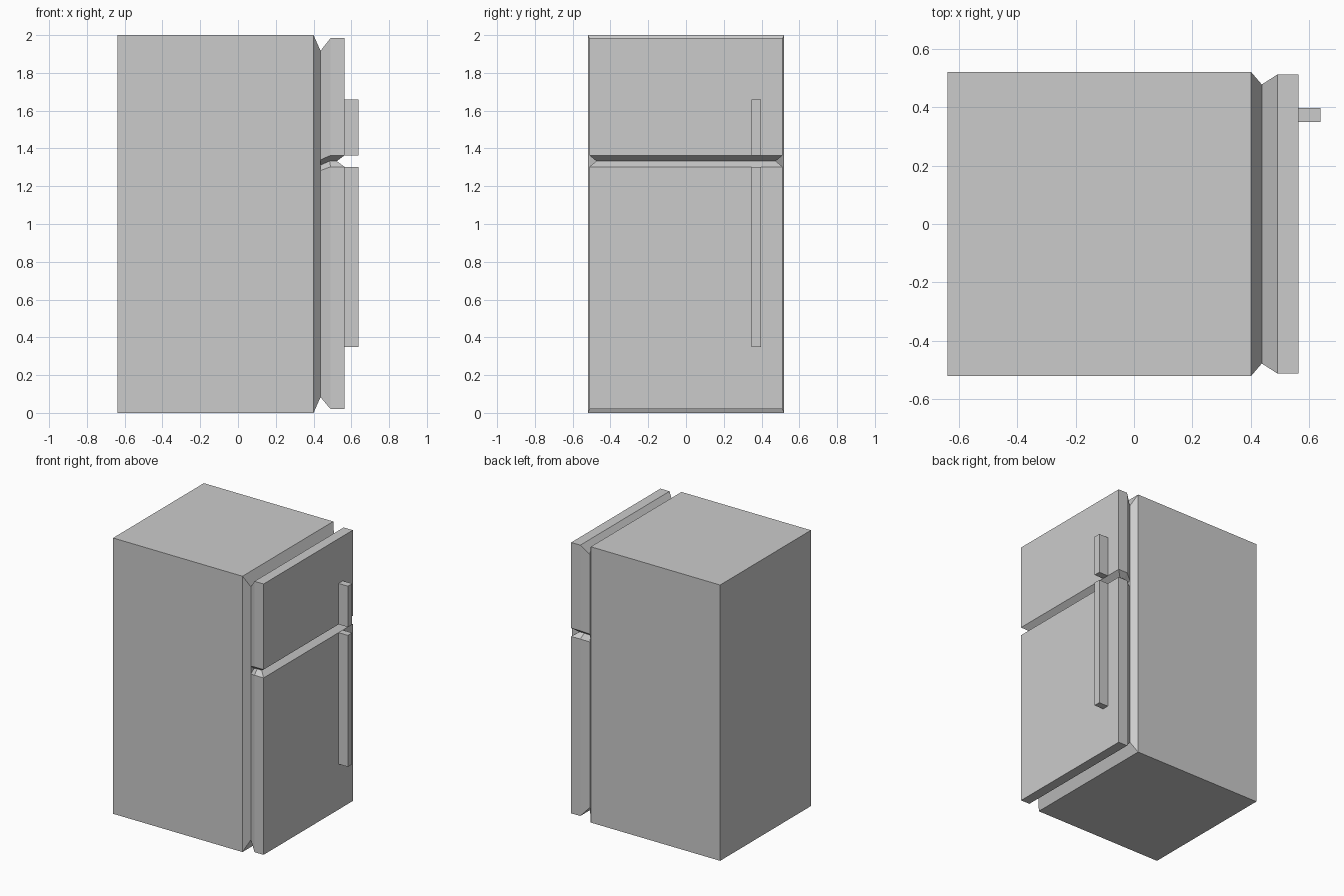
import bpy
import bmesh

if "Cube" in bpy.data.objects:
    bpy.data.objects.remove(bpy.data.objects["Cube"])


def make_object(name, bm):
    bmesh.ops.recalc_face_normals(bm, faces=bm.faces)
    mesh = bpy.data.meshes.new(name)
    bm.to_mesh(mesh)
    bm.free()
    obj = bpy.data.objects.new(name, mesh)
    bpy.context.collection.objects.link(obj)
    return obj


def box(name, lo, hi):
    bm = bmesh.new()
    bmesh.ops.create_cube(bm, size=1)
    for v in bm.verts:
        v.co = [lo[i] + (v.co[i] + 0.5) * (hi[i] - lo[i]) for i in range(3)]
    return make_object(name, bm)


def cabinet(name):
    # Box whose front face is extruded into a tapered seal
    bm = bmesh.new()
    rings = []
    for x, s in ((-0.638, 1), (0.40, 1), (0.437, 0.917)):
        rings.append([bm.verts.new((x, 0.52 * s * a, 1 + s * b))
                      for a, b in ((-1, -1), (1, -1), (1, 1), (-1, 1))])
    for r, t in zip(rings, rings[1:]):
        for i in range(4):
            j = (i + 1) % 4
            bm.faces.new((r[i], r[j], t[j], t[i]))
    bm.faces.new(rings[0])
    bm.faces.new(rings[-1])
    return make_object(name, bm)


def door(name, levels):
    # Each level lists (x, half width, z) from the back edge to the front edge
    bm = bmesh.new()
    rows = []
    for level in levels:
        rows.append([bm.verts.new((x, -w, z)) for x, w, z in level] +
                    [bm.verts.new((x, w, z)) for x, w, z in reversed(level)])
    for r, t in zip(rows, rows[1:]):
        for i in range(5):
            bm.faces.new((r[i], r[i + 1], t[i + 1], t[i]))
    end = rows[-1]
    for i in (0, 1):
        bm.faces.new((end[i], end[i + 1], end[4 - i], end[5 - i]))
    return make_object(name, bm)


def door_level(z_back, z_mid, z_front):
    return ((0.437, 0.477, z_back), (0.49, 0.511, z_mid), (0.563, 0.511, z_front))


cabinet("cabinet")

# Two doors meeting at the bottom of a V groove
groove = ((0.437, 0.44, 1.312), (0.485, 0.473, 1.333), (0.523, 0.475, 1.333))
door("freezer_door", [groove, door_level(1.34, 1.363, 1.363),
                      door_level(1.917, 1.984, 1.984)])
door("fridge_door", [groove, door_level(1.283, 1.303, 1.303),
                     door_level(0.083, 0.02, 0.02)])

# Handles
for name, z0, z1 in (("freezer_handle", 1.363, 1.66), ("fridge_handle", 0.35, 1.303)):
    box(name, (0.56, 0.348, z0), (0.638, 0.397, z1))
